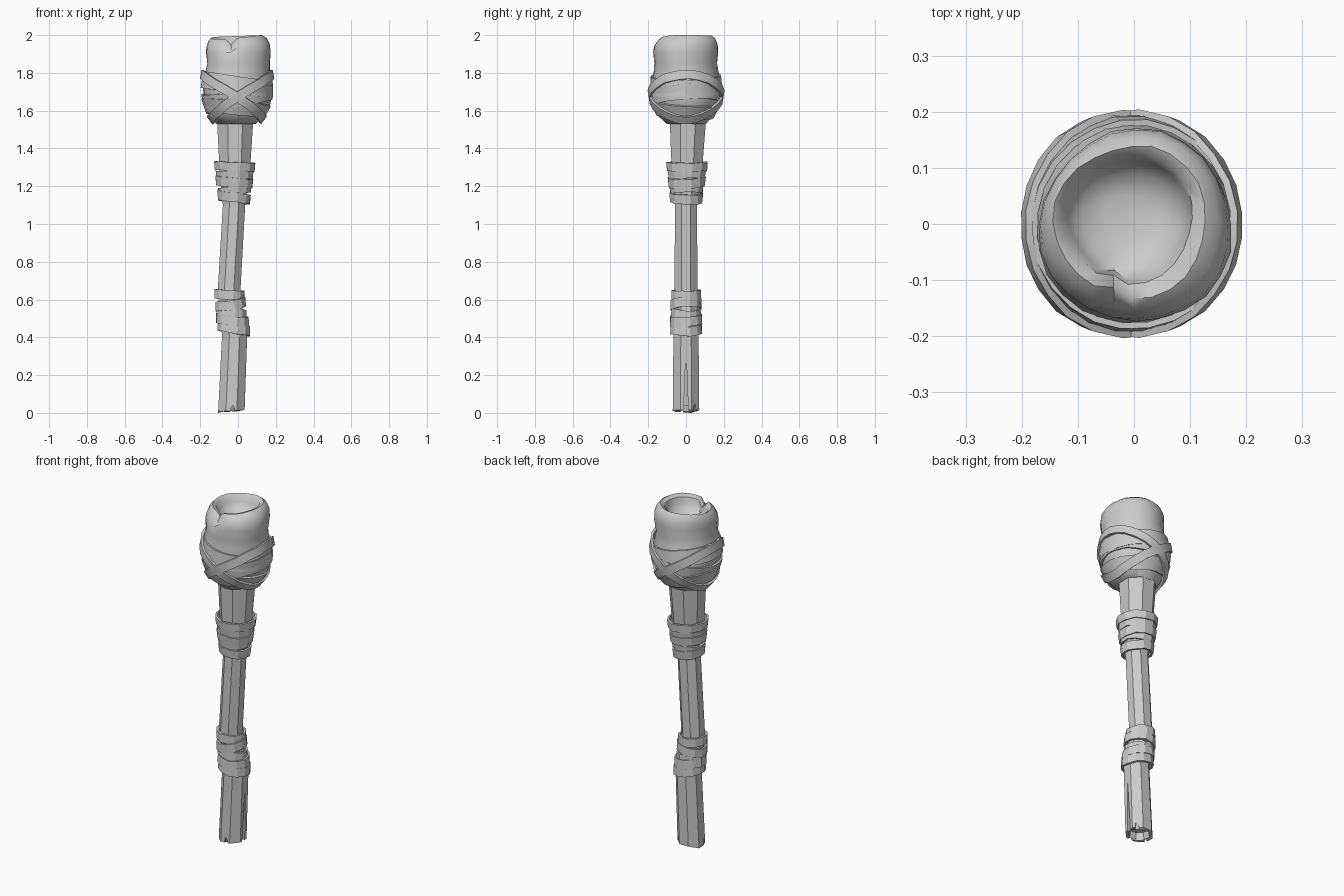
import bpy, bmesh, math, random
from mathutils import Vector

if "Cube" in bpy.data.objects:
    bpy.data.objects.remove(bpy.data.objects["Cube"])

random.seed(4)


def make(name, verts, faces, smooth=None):
    me = bpy.data.meshes.new(name)
    me.from_pydata([tuple(v) for v in verts], [], faces)
    bm = bmesh.new()
    bm.from_mesh(me)
    bmesh.ops.recalc_face_normals(bm, faces=bm.faces)
    bm.to_mesh(me)
    bm.free()
    ob = bpy.data.objects.new(name, me)
    bpy.context.collection.objects.link(ob)
    if smooth:
        bpy.ops.object.select_all(action='DESELECT')
        ob.select_set(True)
        bpy.context.view_layer.objects.active = ob
        bpy.ops.object.shade_smooth_by_angle(angle=math.radians(smooth))
    return ob


def loft(name, rings, smooth=None):
    """Skin a stack of closed rings and cap both ends."""
    n = len(rings[0])
    verts = [p for r in rings for p in r]
    faces = [(k * n + i, k * n + (i + 1) % n, (k + 1) * n + (i + 1) % n, (k + 1) * n + i)
             for k in range(len(rings) - 1) for i in range(n)]
    faces.append(tuple(range(n)))
    faces.append(tuple((len(rings) - 1) * n + i for i in range(n)))
    return make(name, verts, faces, smooth)


def lookup(table, z):
    """Interpolate a row (z, values...) of a profile at height z."""
    if z <= table[0][0]:
        return table[0][1:]
    for a, b in zip(table, table[1:]):
        if z <= b[0]:
            t = (z - a[0]) / (b[0] - a[0])
            return [p + (q - p) * t for p, q in zip(a[1:], b[1:])]
    return table[-1][1:]


def band(name, table, z0, tilt, heading, width, thick, gap, n, jitter=0.0, smooth=None):
    """Flat strap looped around a profile (z, x, y, radius), tilted towards heading."""
    pts = []
    for i in range(n):
        a = 2 * math.pi * (i + 0.5) / n
        z = z0 + tilt * math.cos(a - heading) + random.uniform(-jitter, jitter)
        x, y, r = lookup(table, z)
        r += gap + random.uniform(-jitter, jitter) * 0.5
        pts.append(Vector((x + r * math.cos(a), y + r * math.sin(a), z)))
    verts, faces = [], []
    for i, p in enumerate(pts):
        t = (pts[(i + 1) % n] - pts[i - 1]).normalized()
        a = 2 * math.pi * (i + 0.5) / n
        slope = (lookup(table, p.z + 0.03)[2] - lookup(table, p.z - 0.03)[2]) / 0.06
        nrm = Vector((math.cos(a), math.sin(a), -slope))
        nrm = (nrm - t * nrm.dot(t)).normalized()
        w = t.cross(nrm) * width / 2
        o = nrm * thick
        verts += [p - w, p + w, p + w + o, p - w + o]
        j = (i + 1) % n
        faces += [(i * 4 + k, i * 4 + (k + 1) % 4, j * 4 + (k + 1) % 4, j * 4 + k) for k in range(4)]
    return make(name, verts, faces, smooth)


# Handle: crooked eight-sided shaft, hollowed at the foot: z, x, y, radius
shaft = [(0.01, -0.035, 0.0, 0.076), (0.41, -0.018, 0.0, 0.072), (0.53, -0.035, 0.0, 0.066),
         (0.65, -0.047, 0.0, 0.065), (1.10, -0.021, 0.0, 0.064), (1.30, -0.017, 0.005, 0.088),
         (1.55, -0.015, 0.01, 0.104), (1.62, -0.01, 0.01, 0.11)]


def oct_ring(z, x, y, r, rough=0.0):
    return [(x + r * math.cos(math.pi * (i + 0.5) / 4), y + r * math.sin(math.pi * (i + 0.5) / 4),
             z + random.uniform(-rough, rough)) for i in range(8)]


rings = [oct_ring(0.05, -0.035, 0, 0.05), oct_ring(0.015, -0.035, 0, 0.058, 0.006),
         oct_ring(0.012, -0.035, 0, 0.076, 0.012)]
rings += [oct_ring(*row) for row in shaft[1:]]
handle = loft("handle", rings)

# Splits in the foot of the handle: angle, half width, height
for k, (deg, hw, h) in enumerate([(-85, 0.018, 0.07), (0, 0.013, 0.34), (40, 0.015, 0.08), (200, 0.012, 0.06)]):
    a = math.radians(deg)
    c = Vector((-0.035 + 0.074 * math.cos(a), 0.074 * math.sin(a), -0.01))
    u = Vector((math.cos(a), math.sin(a), 0)) * 0.03
    v = Vector((-math.sin(a), math.cos(a), 0)) * hw
    tip = c + Vector((0, 0, h)) + u * 0.1
    cut = make("split_cutter_%d" % k, [c - u + v, c - u - v, c + u - v, c + u + v, tip],
               [(0, 1, 2, 3), (0, 1, 4), (1, 2, 4), (2, 3, 4), (3, 0, 4)])
    cut.hide_render = True
    cut.hide_viewport = True
    cut.display_type = 'WIRE'
    m = handle.modifiers.new("split", 'BOOLEAN')
    m.operation, m.solver, m.object = 'DIFFERENCE', 'EXACT', cut

# Grip bindings: z, tilt, heading, width, gap
for k, (z, tilt, head, w, gap) in enumerate([
        (0.625, 0.006, 3.1, 0.05, 0.003), (0.575, 0.014, 0.3, 0.05, 0.007), (0.53, 0.014, 3.4, 0.05, 0.002),
        (0.49, 0.012, 2.6, 0.05, 0.007), (0.445, 0.014, 3.3, 0.05, 0.004),
        (1.305, 0.004, 3.1, 0.045, 0.011), (1.262, 0.007, 0.5, 0.05, 0.005), (1.222, 0.010, 2.8, 0.05, 0.010),
        (1.18, 0.012, 0.2, 0.045, 0.004), (1.14, 0.012, 3.3, 0.05, 0.008)]):
    band("grip_binding_%d" % k, shaft, z, tilt, head, w, 0.012, gap, 12, 0.003)

# Cloth head: z, x, y, radius
head = [(1.53, -0.01, 0.005, 0.105), (1.57, -0.005, 0.0, 0.14), (1.62, -0.005, 0.0, 0.168),
        (1.68, -0.005, 0.0, 0.182), (1.74, -0.006, 0.0, 0.183), (1.80, -0.004, -0.003, 0.172),
        (1.85, 0.002, -0.005, 0.166), (1.91, 0.004, -0.004, 0.172), (1.95, 0.003, -0.002, 0.168),
        (1.98, 0.0, 0.002, 0.154), (1.995, -0.005, 0.004, 0.136), (1.985, -0.01, 0.01, 0.116),
        (1.95, -0.01, 0.01, 0.106), (1.915, -0.01, 0.01, 0.085), (1.90, -0.01, 0.01, 0.045)]
N = 24
rings = []
for k, (z, x, y, r) in enumerate(head):
    ring = []
    for i in range(N):
        a = 2 * math.pi * i / N
        rr = r + 0.004 * math.sin(3 * a + k * 0.5) + random.uniform(-0.0015, 0.0015)
        zz = z
        if 7 < k < 13:
            # rim dips to the front left, with one pinched fold
            zz -= 0.012 * max(0, math.cos(a - math.radians(235))) - 0.005 * math.cos(a)
            if i == 17:
                rr -= 0.012
                zz -= 0.03
        ring.append((x + rr * math.cos(a), y + rr * math.sin(a), min(zz, 2.0)))
    rings.append(ring)
loft("cloth_head", rings, 50)

# Overlapping cloth layers on the bulge
wall = head[:9]
for k, (z, tilt, hd, w) in enumerate([(1.74, 0.025, 3.0, 0.09), (1.675, 0.03, 0.4, 0.08), (1.61, 0.02, 3.6, 0.08)]):
    band("cloth_layer_%d" % k, wall, z, tilt, hd, w, 0.011, -0.003, 24, 0.002, 50)

# Two crossing straps tied around the head
for name, hd in (("strap_right_high", 0.0), ("strap_left_high", math.pi)):
    band(name, wall, 1.672, 0.118, hd, 0.048, 0.013, 0.007, 24, 0.002, 30)

# Foot rests on the ground
low = min(v.co.z for v in handle.data.vertices)
for v in handle.data.vertices:
    if v.co.z < 0.03:
        v.co.z -= low
